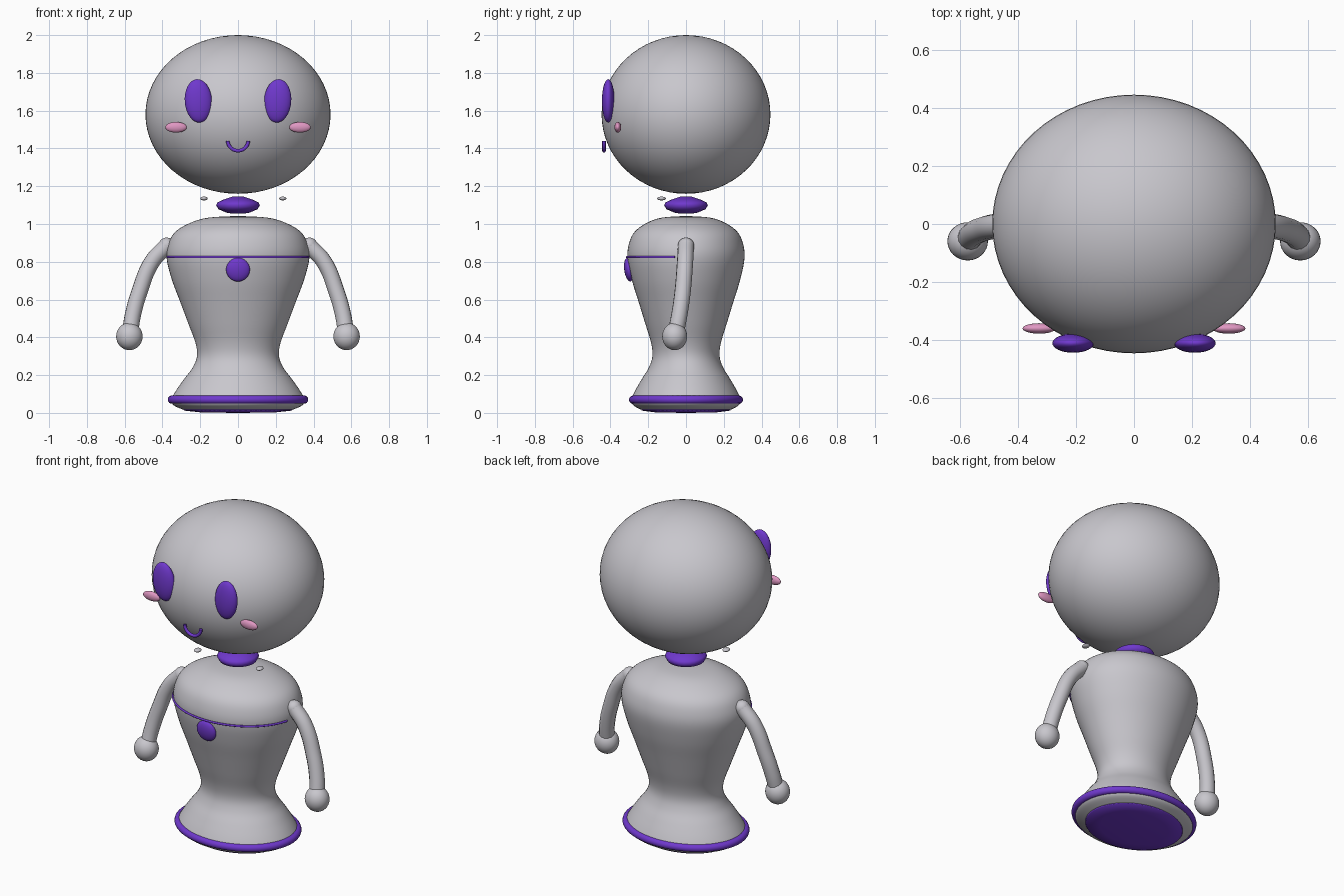
import bpy
import bmesh
import math
from mathutils import Vector

old = bpy.data.objects.get("Cube")
if old:
    bpy.data.objects.remove(old, do_unlink=True)


def material(name, colour):
    m = bpy.data.materials.new(name)
    m.use_nodes = True
    m.diffuse_color = (*colour, 1)
    m.node_tree.nodes["Principled BSDF"].inputs["Base Color"].default_value = (*colour, 1)
    return m


GREY = material("soft_grey", (0.58, 0.57, 0.61))
PURPLE = material("violet", (0.16, 0.04, 0.61))
PINK = material("blush_pink", (0.74, 0.31, 0.54))


def add_object(name, mesh, mat):
    mesh.materials.clear()
    mesh.materials.append(mat)
    for p in mesh.polygons:
        p.use_smooth = True
        p.material_index = 0
    ob = bpy.data.objects.new(name, mesh)
    bpy.context.collection.objects.link(ob)
    return ob


def ellipsoid(name, centre, radii, mat, tilt=(0, 0, 0), segments=32):
    mesh = bpy.data.meshes.new(name)
    bm = bmesh.new()
    bmesh.ops.create_uvsphere(bm, u_segments=segments, v_segments=segments // 2, radius=1)
    bmesh.ops.scale(bm, vec=radii, verts=bm.verts)
    bm.to_mesh(mesh)
    bm.free()
    ob = add_object(name, mesh, mat)
    ob.location = centre
    ob.rotation_euler = [math.radians(a) for a in tilt]
    return ob


def smooth_profile(points, steps=5):
    """Catmull-Rom curve through (radius, height) points."""
    pts = [Vector(p) for p in points]
    pts = [pts[0]] + pts + [pts[-1]]
    out = []
    for a, b, c, d in zip(pts, pts[1:], pts[2:], pts[3:]):
        for i in range(steps):
            t = i / steps
            out.append(b + (c - a) * t / 2 + (a * 2 - b * 5 + c * 4 - d) * t * t / 2
                       + (b * 3 - a - c * 3 + d) * t ** 3 / 2)
    return out + [pts[-1]]


def lathe(name, profile, depth, mat, segments=64):
    """Spin a top-to-bottom profile, squashed in y by depth, with closed ends."""
    mesh = bpy.data.meshes.new(name)
    bm = bmesh.new()
    angles = [2 * math.pi * i / segments for i in range(segments)]
    rings = [[bm.verts.new((r * math.cos(a), r * depth * math.sin(a), z)) for a in angles]
             for r, z in profile]
    for up, low in zip(rings, rings[1:]):
        for i in range(segments):
            j = (i + 1) % segments
            bm.faces.new((up[i], low[i], low[j], up[j]))
    bm.faces.new(rings[0])
    bm.faces.new(rings[-1][::-1])
    bmesh.ops.recalc_face_normals(bm, faces=bm.faces)
    bm.to_mesh(mesh)
    bm.free()
    return add_object(name, mesh, mat)


def tube(name, points, radius, mat, closed=False, bezier=False):
    """Round tube along points, turned into a mesh."""
    cu = bpy.data.curves.new(name, "CURVE")
    cu.dimensions = "3D"
    cu.bevel_depth = radius
    cu.bevel_resolution = 5
    cu.use_fill_caps = True
    sp = cu.splines.new("BEZIER" if bezier else "POLY")
    nodes = sp.bezier_points if bezier else sp.points
    nodes.add(len(points) - 1)
    for node, p in zip(nodes, points):
        node.co = p if bezier else (*p, 1)
        if bezier:
            node.handle_left_type = node.handle_right_type = "AUTO"
    sp.use_cyclic_u = closed
    tmp = bpy.data.objects.new(name + "_path", cu)
    bpy.context.collection.objects.link(tmp)
    graph = bpy.context.evaluated_depsgraph_get()
    mesh = bpy.data.meshes.new_from_object(tmp.evaluated_get(graph))
    bpy.data.objects.remove(tmp, do_unlink=True)
    return add_object(name, mesh, mat)


def arc(rx, ry, start, end, count):
    for i in range(count):
        a = math.radians(start + (end - start) * i / (count - 1))
        yield rx * math.cos(a), ry * math.sin(a)


# Head and neck
ellipsoid("head", (0, 0, 1.58), (0.49, 0.447, 0.42), GREY, segments=64)
lathe("neck", [(0.03, 1.145), (0.075, 1.13), (0.108, 1.115), (0.116, 1.10),
               (0.104, 1.078), (0.06, 1.06), (0.03, 1.055)], 1, PURPLE, 24)

# Vase-shaped body
lathe("body", smooth_profile([
    (0.02, 1.042), (0.16, 1.033), (0.255, 1.005), (0.33, 0.96), (0.367, 0.90),
    (0.378, 0.82), (0.35, 0.705), (0.305, 0.585), (0.262, 0.47), (0.225, 0.37),
    (0.217, 0.30), (0.24, 0.24), (0.285, 0.18), (0.33, 0.115), (0.352, 0.07),
    (0.34, 0.04), (0.29, 0.017)]), 0.82, GREY)

# Base rim and underside plate
tube("base_rim", [(x, y, 0.07) for x, y in arc(0.35, 0.28, 0, 355, 72)], 0.022, PURPLE, closed=True)
lathe("base_plate", [(0.29, 0.018), (0.285, 0.012), (0.2, 0.003), (0.02, 0)], 0.82, PURPLE)

# Chest line and button
tube("chest_line", [(x, y, 0.825) for x, y in arc(0.379, 0.312, 191, 349, 48)], 0.006, PURPLE)
ellipsoid("chest_button", (0, -0.303, 0.758), (0.063, 0.024, 0.063), PURPLE, (8, 0, 0))

# Smile
tube("mouth", [(x, -0.434, 1.44 + z) for x, z in arc(0.054, 0.052, 180, 360, 24)], 0.0095, PURPLE)

# Paired face parts and arms
for side, s in (("left", 1), ("right", -1)):
    ellipsoid(side + "_eye", (s * 0.21, -0.412, 1.652), (0.072, 0.033, 0.115), PURPLE, (0, s * 4, 0))
    ellipsoid(side + "_cheek", (s * 0.328, -0.361, 1.512), (0.057, 0.018, 0.028), PINK)
    tube(side + "_arm", [(s * 0.378, 0, 0.885), (s * 0.455, -0.005, 0.80), (s * 0.522, -0.018, 0.64),
                         (s * 0.556, -0.035, 0.52), (s * 0.572, -0.055, 0.42)],
         0.043, GREY, bezier=True)
    ellipsoid(side + "_shoulder", (s * 0.378, 0, 0.885), (0.043, 0.043, 0.043), GREY)
    ellipsoid(side + "_hand", (s * 0.575, -0.06, 0.405), (0.07, 0.066, 0.073), GREY)

# Small floating beads beside the neck
for side, x in (("left", 0.237), ("right", -0.18)):
    ellipsoid(side + "_bead", (x, -0.13, 1.135), (0.02, 0.024, 0.01), GREY, segments=16)
